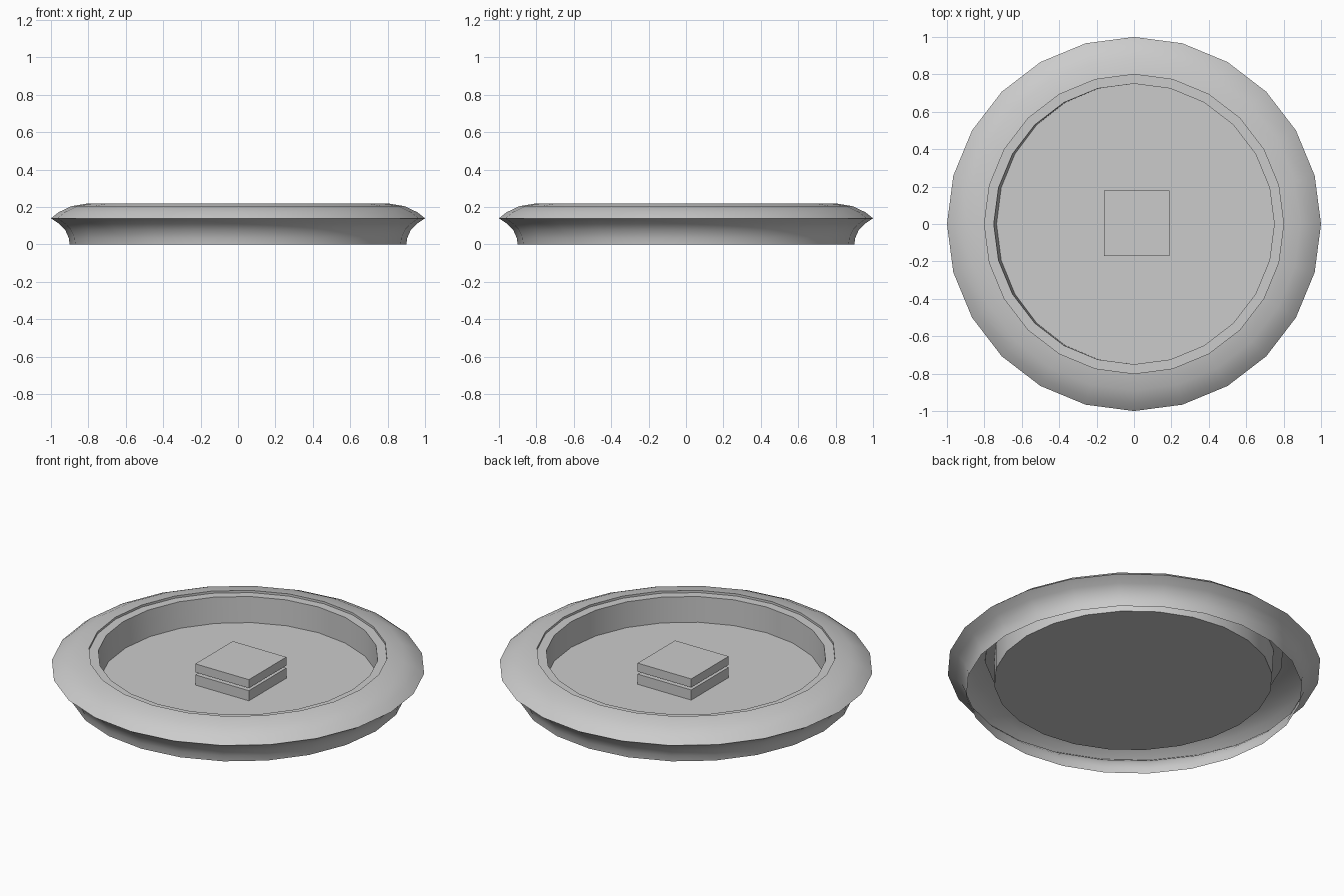
import bpy, bmesh, math

if "Cube" in bpy.data.objects:
    bpy.data.objects.remove(bpy.data.objects["Cube"])

SIDES = 24
FLOOR_Z = 0.055


def finish(name, bm, smooth=False):
    mesh = bpy.data.meshes.new(name)
    bm.to_mesh(mesh)
    bm.free()
    obj = bpy.data.objects.new(name, mesh)
    bpy.context.collection.objects.link(obj)
    if smooth:
        bpy.ops.object.select_all(action='DESELECT')
        obj.select_set(True)
        bpy.context.view_layer.objects.active = obj
        bpy.ops.object.shade_smooth_by_angle(angle=math.radians(32))
    return obj


def lathe(name, profile, left_scale=1.0, cap=False):
    """Revolve (radius, z) points; left_scale squeezes the last ring's -x half."""
    bm = bmesh.new()
    rings = []
    for k, (r, z) in enumerate(profile):
        ring = []
        for i in range(SIDES):
            a = 2 * math.pi * i / SIDES
            x, y = r * math.cos(a), r * math.sin(a)
            if k == len(profile) - 1 and x < 0:
                x *= left_scale
            ring.append(bm.verts.new((x, y, z)))
        rings.append(ring)
    for lo, hi in zip(rings, rings[1:]):
        for i in range(SIDES):
            j = (i + 1) % SIDES
            bm.faces.new((lo[i], lo[j], hi[j], hi[i]))
    if cap:
        bm.faces.new(rings[-1])
    return finish(name, bm, smooth=True)


def block(name, centre, size, z0, z1):
    bm = bmesh.new()
    bmesh.ops.create_cube(bm, size=1)
    for v in bm.verts:
        v.co.x = centre[0] + v.co.x * size
        v.co.y = centre[1] + v.co.y * size
        v.co.z = z0 + (v.co.z + 0.5) * (z1 - z0)
    return finish(name, bm)


# Flared outer shell, open underneath
lathe("outer_shell", [(0.90, 0), (0.905, 0.035), (0.925, 0.08), (0.955, 0.11),
                      (1.0, 0.14), (0.96, 0.172), (0.89, 0.205), (0.80, 0.22)])

# Small step, ledge, inner wall and recessed floor
lathe("dish", [(0.80, 0.22), (0.80, 0.207), (0.75, 0.207), (0.75, FLOOR_Z)],
      left_scale=0.98, cap=True)

# Two stacked blocks in the middle with a thin gap
block("lower_block", (0.015, 0.005), 0.35, FLOOR_Z, 0.115)
block("upper_block", (0.015, 0.005), 0.35, 0.13, 0.18)
